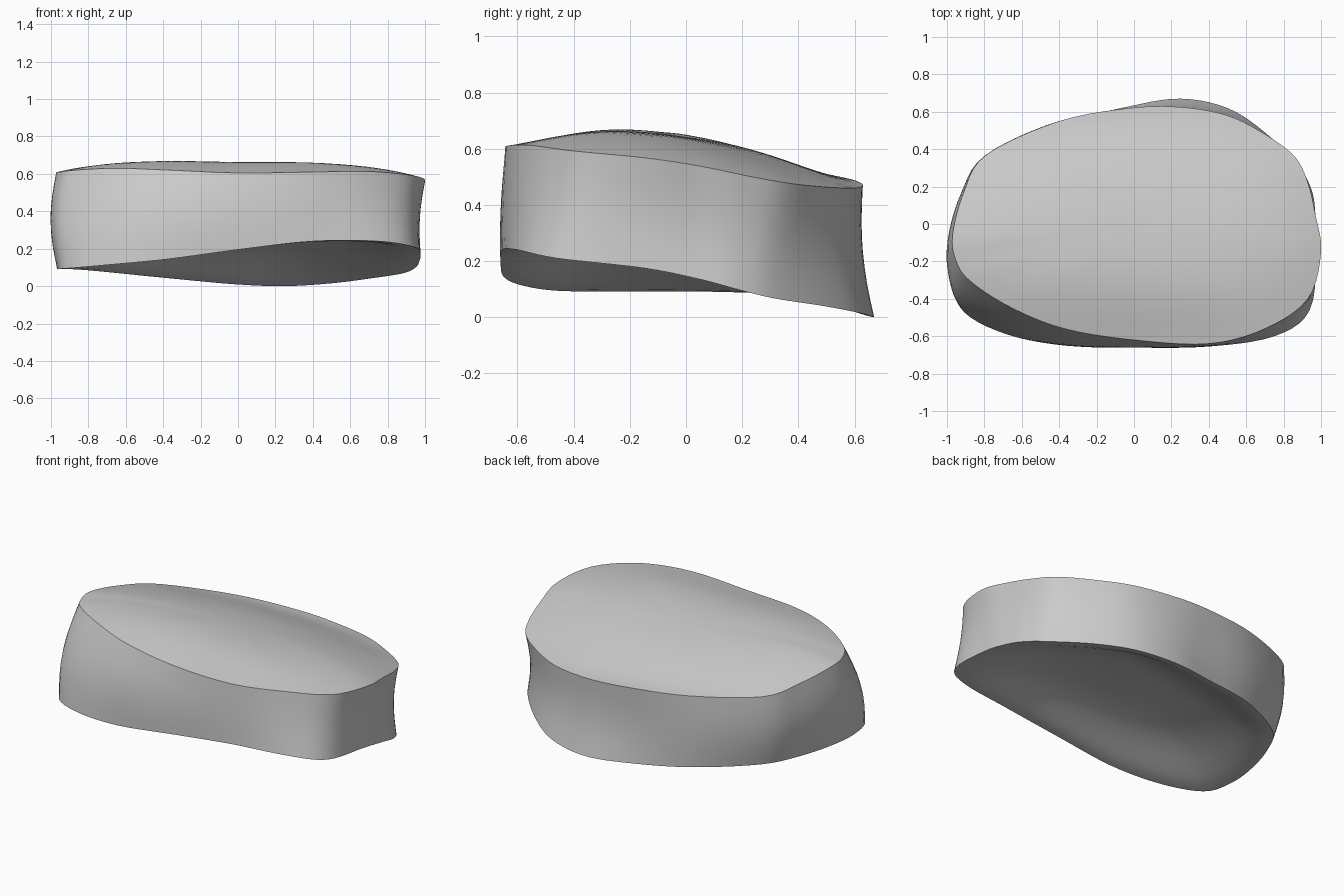
import bpy
import bmesh
import math
from mathutils import Vector

cube = bpy.data.objects.get("Cube")
if cube:
    bpy.data.objects.remove(cube)

# Rim control points, matched one to one, running counter-clockwise from the +x side
TOP_RIM = [(1, -.15, .568), (.97, .05, .538), (.93, .22, .503), (.86, .36, .478),
           (.7, .48, .465), (.5, .58, .46), (.25, .625, .465), (-.02, .62, .48),
           (-.4, .55, .5), (-.79, .37, .53), (-.91, .17, .57), (-.97, -.06, .605),
           (-.95, -.2, .61), (-.87, -.31, .62), (-.65, -.45, .63), (-.37, -.56, .62),
           (0, -.62, .605), (.4, -.64, .61), (.7, -.56, .613), (.93, -.4, .592)]
BOTTOM_RIM = [(.975, -.15, .175), (.97, .05, .135), (.95, .18, .1), (.88, .31, .068),
              (.7, .49, .04), (.5, .62, .015), (.25, .67, 0), (-.02, .63, .01),
              (-.4, .53, .045), (-.75, .33, .08), (-.88, .13, .09), (-.95, -.1, .092),
              (-.965, -.3, .092), (-.91, -.47, .095), (-.68, -.59, .115), (-.37, -.65, .145),
              (0, -.66, .195), (.4, -.655, .24), (.75, -.6, .24), (.94, -.46, .21)]
STEPS = 5
WALL_LEVELS = 8
CAP_RINGS = 18


def smooth_loop(points):
    """Closed spline through the control points."""
    pts = [Vector(p) for p in points]
    count = len(pts)
    result = []
    for i in range(count):
        a, b, c, d = (pts[(i + k) % count] for k in (-1, 0, 1, 2))
        for s in range(STEPS):
            t = s / STEPS
            result.append(b + (c - a) * t / 2
                          + (a * 2 - b * 5 + c * 4 - d) * t * t / 2
                          + (b * 3 - a - c * 3 + d) * t ** 3 / 2)
    return result


def wall_offset(direction):
    """Outward swell of the wall: bulged on -x and the front, hollowed on +x and the back."""
    side = .034 * max(-direction.x, 0) - .018 * max(direction.x, 0)
    return side - .015 * direction.y


def top_dome(y, r):
    """Broad plateau, highest a little in front of the middle and fading to the back."""
    fade = 1 - 2 * (y + .12) ** 2
    return .098 * fade * (1 - r ** 3.5)


def under_bowl(y, r):
    """Hollow with a flat lip round it."""
    return .14 * (1 - r ** 3.5) ** 2


def bridge(bm, lower, upper):
    count = len(lower)
    for i in range(count):
        j = (i + 1) % count
        bm.faces.new((lower[i], lower[j], upper[j], upper[i]))


def cap(bm, rim, plane, swell):
    """Concentric rings from a rim to the middle, swelling from a tilted plane."""
    def height(x, y):
        return plane[0] + plane[1] * x + plane[2] * y

    rings = [rim]
    for k in range(1, CAP_RINGS):
        r = 1 - k / CAP_RINGS
        ring = []
        for v in rim:
            x, y = v.co.x * r, v.co.y * r
            warp = (v.co.z - height(v.co.x, v.co.y)) * r * r
            ring.append(bm.verts.new((x, y, height(x, y) + warp + swell(y, r))))
        rings.append(ring)
    for outer, inner in zip(rings, rings[1:]):
        bridge(bm, outer, inner)
    centre = bm.verts.new((0, 0, plane[0] + swell(0, 0)))
    last = rings[-1]
    for i, v in enumerate(last):
        bm.faces.new((v, last[(i + 1) % len(last)], centre))


bm = bmesh.new()
top, bottom = smooth_loop(TOP_RIM), smooth_loop(BOTTOM_RIM)

# Side wall
levels = []
for k in range(WALL_LEVELS + 1):
    t = k / WALL_LEVELS
    ring = []
    for low, high in zip(bottom, top):
        p = low.lerp(high, t)
        out = Vector((p.x, p.y, 0)).normalized()
        ring.append(bm.verts.new(p + out * wall_offset(out) * math.sin(math.pi * t)))
    levels.append(ring)
for lower, upper in zip(levels, levels[1:]):
    bridge(bm, lower, upper)

# Domed top and hollowed underside
cap(bm, levels[-1], (.548, -.01, -.1), top_dome)
cap(bm, levels[0], (.11, .035, -.14), under_bowl)
bmesh.ops.recalc_face_normals(bm, faces=bm.faces)

mesh = bpy.data.meshes.new("disc_body")
bm.to_mesh(mesh)
bm.free()
body = bpy.data.objects.new("disc_body", mesh)
bpy.context.collection.objects.link(body)

# Plain grey
grey = bpy.data.materials.new("light_grey")
grey.use_nodes = True
colour = (.6, .6, .6, 1)
grey.diffuse_color = colour
grey.node_tree.nodes["Principled BSDF"].inputs["Base Color"].default_value = colour
mesh.materials.append(grey)

# Smooth surfaces with crisp rims
bpy.ops.object.select_all(action="DESELECT")
body.select_set(True)
bpy.context.view_layer.objects.active = body
bpy.ops.object.shade_smooth_by_angle(angle=math.radians(35))
